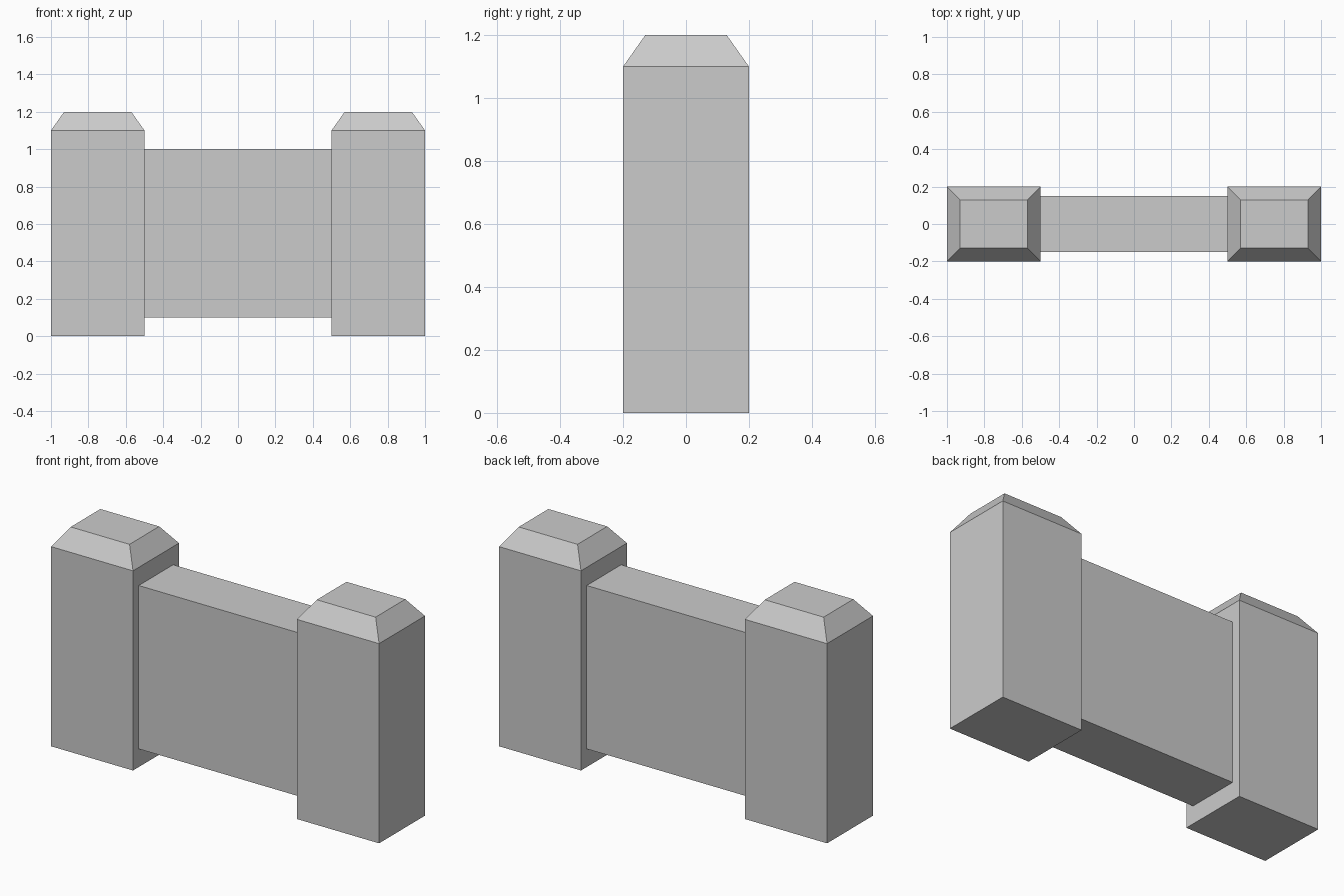
import bpy
import bmesh

if "Cube" in bpy.data.objects:
    bpy.data.objects.remove(bpy.data.objects["Cube"])


def finish(name, bm):
    bmesh.ops.recalc_face_normals(bm, faces=bm.faces)
    mesh = bpy.data.meshes.new(name)
    bm.to_mesh(mesh)
    bm.free()
    obj = bpy.data.objects.new(name, mesh)
    bpy.context.collection.objects.link(obj)
    return obj


def box(x0, x1, half_y, z0, z1):
    bm = bmesh.new()
    bmesh.ops.create_cube(bm, size=1)
    bmesh.ops.scale(bm, verts=bm.verts, vec=(x1 - x0, 2 * half_y, z1 - z0))
    bmesh.ops.translate(bm, verts=bm.verts, vec=((x0 + x1) / 2, 0, (z0 + z1) / 2))
    return bm


# End posts: a box whose top face is inset and raised into a bevelled cap
for side, x0, x1 in (("left", -1.0, -0.5), ("right", 0.5, 1.0)):
    bm = box(x0, x1, 0.2, 0, 1.1)
    bm.normal_update()
    top = max(bm.faces, key=lambda f: f.calc_center_median().z)
    bmesh.ops.inset_region(bm, faces=[top], thickness=0.1, depth=0.1)
    finish(side + "_post", bm)

# Wall panel spanning between the posts, lifted off the ground
finish("wall_panel", box(-0.5, 0.5, 0.15, 0.1, 1.0))
